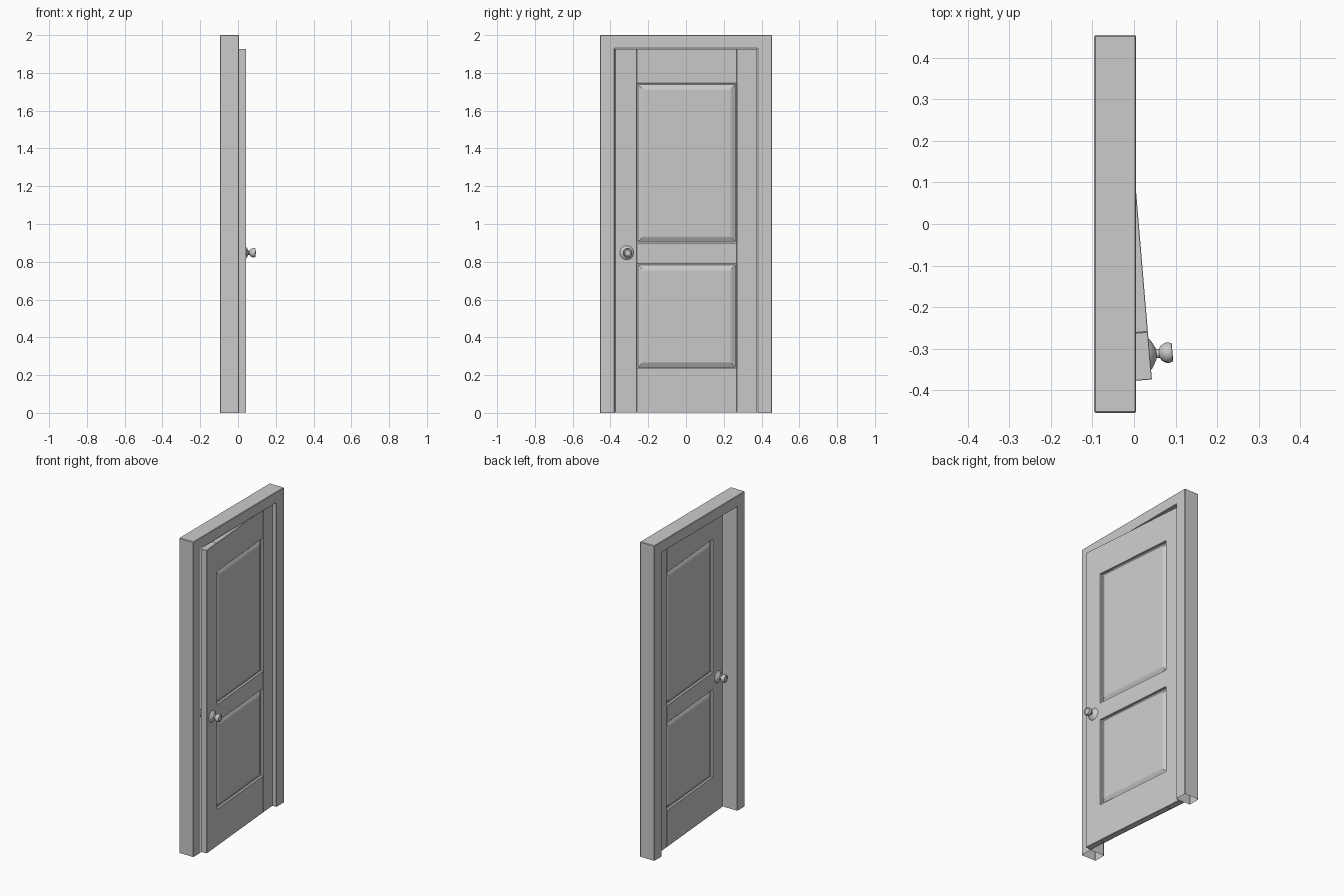
import bpy, bmesh, math
from mathutils import Matrix, Vector

cube = bpy.data.objects.get("Cube")
if cube:
    bpy.data.objects.remove(cube, do_unlink=True)

grey = bpy.data.materials.new("plain grey")
grey.use_nodes = True
colour = (0.6, 0.6, 0.6, 1)
grey.diffuse_color = colour
grey.node_tree.nodes["Principled BSDF"].inputs["Base Color"].default_value = colour

# Door sizes, measured from the hinge edge towards -y
THICK = 0.04
HINGE_Y, LOCK_Y, WIDTH = -0.107, -0.638, -0.753
TOP = 1.927
HINGE = Matrix.Translation((-0.02, 0.376, 0)) @ Matrix.Rotation(math.radians(4.8), 4, 'Z')


def finish(name, bm, matrix=None, bevel=0.0):
    bmesh.ops.recalc_face_normals(bm, faces=bm.faces)
    mesh = bpy.data.meshes.new(name)
    bm.to_mesh(mesh)
    bm.free()
    mesh.materials.append(grey)
    obj = bpy.data.objects.new(name, mesh)
    bpy.context.collection.objects.link(obj)
    if matrix:
        obj.matrix_world = matrix
    if bevel:
        mod = obj.modifiers.new("edge", 'BEVEL')
        mod.width = bevel
        mod.segments = 1
    return obj


def box(name, y0, y1, z0, z1):
    bm = bmesh.new()
    bmesh.ops.create_cube(bm, size=1)
    bmesh.ops.scale(bm, verts=bm.verts, vec=(THICK, abs(y1 - y0), z1 - z0))
    bmesh.ops.translate(bm, verts=bm.verts, vec=(-THICK / 2, (y0 + y1) / 2, (z0 + z1) / 2))
    return finish(name, bm, HINGE, 0.0012)


def panel(name, z0, z1):
    """Raised field panel: groove, sloped border and flat field on both sides."""
    bm = bmesh.new()
    steps = [(0.0, 0.014), (0.006, 0.016), (0.028, 0.005), (0.035, 0.003)]
    sides = [(-d, i) for i, d in steps], [(d - THICK, i) for i, d in steps]
    for side in sides:
        rings = []
        for x, i in side:
            a, b = HINGE_Y - i, LOCK_Y + i
            corners = [(a, z0 + i), (b, z0 + i), (b, z1 - i), (a, z1 - i)]
            rings.append([bm.verts.new((x, y, z)) for y, z in corners])
        for low, high in zip(rings, rings[1:]):
            for k in range(4):
                n = (k + 1) % 4
                bm.faces.new((low[k], low[n], high[n], high[k]))
        bm.faces.new(rings[-1])
    # close the hidden rim between the two sides
    rim = [e for e in bm.edges if e.is_boundary]
    bmesh.ops.bridge_loops(bm, edges=rim)
    return finish(name, bm, HINGE)


def knob(name, direction, x):
    profile = [(0.037, 0), (0.034, 0.004), (0.018, 0.013), (0.011, 0.016),
               (0.011, 0.023), (0.018, 0.028), (0.024, 0.038), (0.025, 0.046),
               (0.022, 0.054), (0.017, 0.055), (0.015, 0.053), (0, 0.053)]
    bm = bmesh.new()
    verts = [bm.verts.new((h, r, 0)) for r, h in profile]
    edges = [bm.edges.new(pair) for pair in zip(verts, verts[1:])]
    bmesh.ops.spin(bm, geom=verts + edges, cent=(0, 0, 0), axis=(1, 0, 0),
                   angle=math.tau, steps=24, use_merge=True)
    bmesh.ops.remove_doubles(bm, verts=bm.verts, dist=0.0001)
    bmesh.ops.scale(bm, verts=bm.verts, vec=(direction, 1, 1))
    obj = finish(name, bm, HINGE @ Matrix.Translation((x, -0.692, 0.848)))
    bpy.ops.object.select_all(action='DESELECT')
    obj.select_set(True)
    bpy.context.view_layer.objects.active = obj
    bpy.ops.object.shade_smooth_by_angle(angle=math.radians(35))
    return obj


# Door frame: an upside-down U with open feet
bm = bmesh.new()
outline = [(-0.455, 0), (-0.455, 2), (0.455, 2), (0.455, 0),
           (0.378, 0), (0.378, 1.93), (-0.378, 1.93), (-0.378, 0)]
face = bm.faces.new([bm.verts.new((-0.096, y, z)) for y, z in outline])
extruded = bmesh.ops.extrude_face_region(bm, geom=[face])["geom"]
moved = [g for g in extruded if isinstance(g, bmesh.types.BMVert)]
bmesh.ops.translate(bm, verts=moved, vec=(0.101, 0, 0))
if face.is_valid and not any(f is not face and f.calc_center_median().x < -0.09 for f in bm.faces):
    pass
bmesh.ops.recalc_face_normals(bm, faces=bm.faces)
rim = [e for e in bm.edges if e.calc_face_angle(0) > 0.5
       and not all(v.co.z < 0.001 for v in e.verts)]
bmesh.ops.bevel(bm, geom=rim, offset=0.003, segments=1, affect='EDGES')
feet = [f for f in bm.faces if all(v.co.z < 0.001 for v in f.verts)]
bmesh.ops.delete(bm, geom=feet, context='FACES')
finish("door_frame", bm)

# Door leaf: stiles, rails and panels
box("hinge_stile", 0, HINGE_Y, 0.002, TOP)
box("lock_stile", LOCK_Y, WIDTH, 0.002, TOP)
for name, z0, z1 in (("bottom_rail", 0.002, 0.235), ("middle_rail", 0.79, 0.9), ("top_rail", 1.745, TOP)):
    box(name, HINGE_Y, LOCK_Y, z0, z1)
panel("lower_panel", 0.235, 0.79)
panel("upper_panel", 0.9, 1.745)

# Knobs on both sides
knob("outer_knob", 1, 0)
knob("inner_knob", -1, -THICK)
